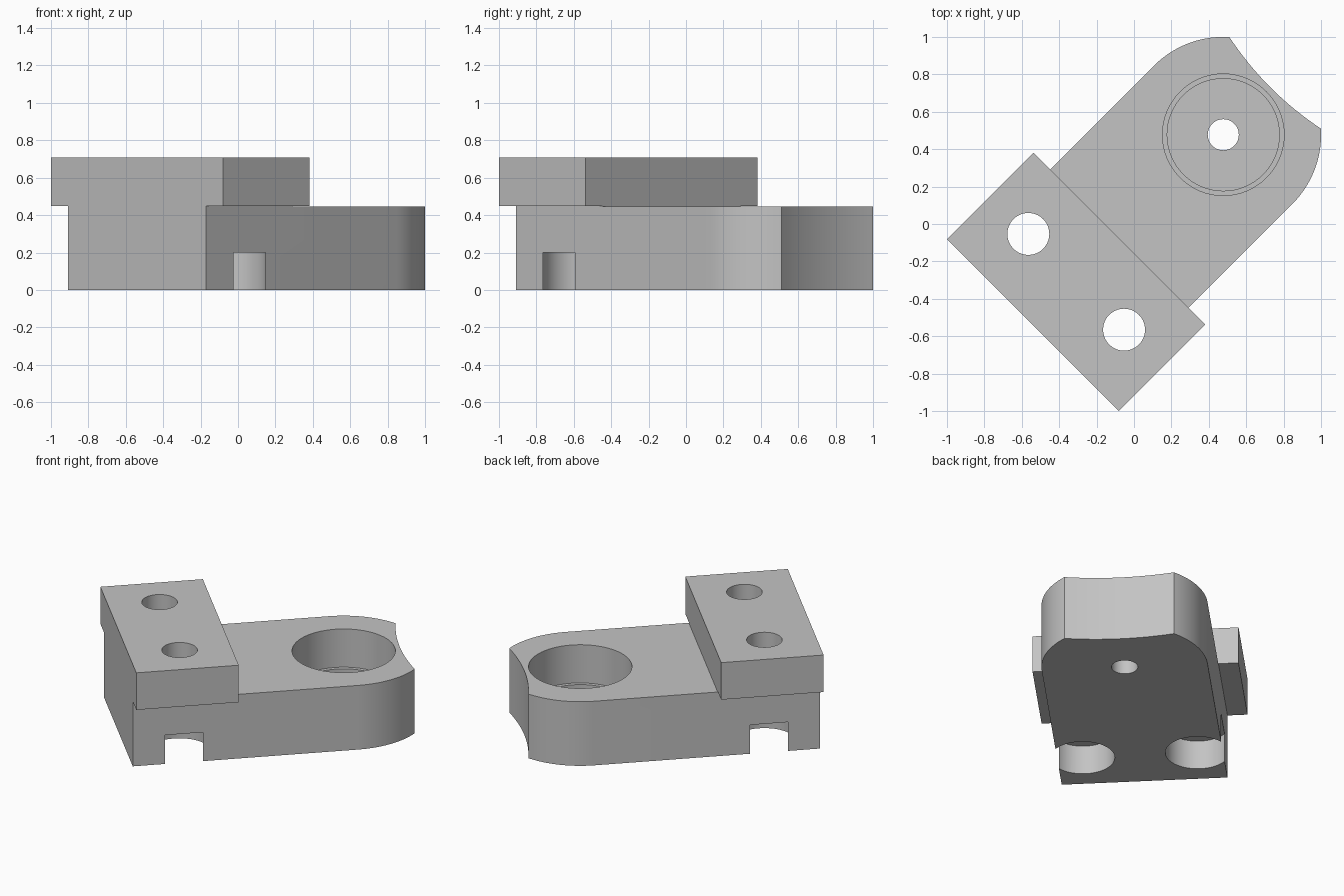
import bpy, bmesh, math

old = bpy.data.objects.get("Cube")
if old:
    bpy.data.objects.remove(old, do_unlink=True)

# Dimensions: local x runs along the arm, local y across it
BACK, STEP, HALF, WIDE = -0.764, -0.11, 0.523, 0.65
ARM_TOP, BLOCK_LOW, TOP = 0.445, 0.45, 0.707
BORE_X, BOLT_X, BOLT_Y = 0.675, -0.437, 0.362
TIP_ANGLE, DISH = math.radians(41.4), 0.035

steel = bpy.data.materials.new("plain grey")
steel.use_nodes = True
grey = (0.55, 0.55, 0.55, 1)
steel.diffuse_color = grey
steel.node_tree.nodes["Principled BSDF"].inputs["Base Color"].default_value = grey


def prism(name, outline, low, high):
    """Extrude a flat outline between two heights."""
    bm = bmesh.new()
    face = bm.faces.new([bm.verts.new((x, y, low)) for x, y in outline])
    new = bmesh.ops.extrude_face_region(bm, geom=[face])["geom"]
    bmesh.ops.translate(bm, vec=(0, 0, high - low),
                        verts=[v for v in new if isinstance(v, bmesh.types.BMVert)])
    bmesh.ops.recalc_face_normals(bm, faces=bm.faces)
    mesh = bpy.data.meshes.new(name)
    bm.to_mesh(mesh)
    bm.free()
    mesh.materials.append(steel)
    obj = bpy.data.objects.new(name, mesh)
    bpy.context.collection.objects.link(obj)
    return obj


def rect(x0, x1, half):
    return [(x0, -half), (x1, -half), (x1, half), (x0, half)]


def arc(cx, cy, radius, start, end, steps):
    angles = [start + (end - start) * i / steps for i in range(steps + 1)]
    return [(cx + radius * math.cos(a), cy + radius * math.sin(a)) for a in angles]


def circle(cx, cy, radius):
    return arc(cx, cy, radius, 0, math.tau, 64)[:-1]


def combine(target, tool, operation):
    """Apply a boolean, then remove the tool."""
    mod = target.modifiers.new("join", 'BOOLEAN')
    mod.operation, mod.solver, mod.object = operation, 'EXACT', tool
    bpy.context.view_layer.objects.active = target
    bpy.ops.object.modifier_apply(modifier=mod.name)
    bpy.data.objects.remove(tool, do_unlink=True)


# Arm with rounded corners and a shallow concave end
tip_x = BORE_X + HALF * math.cos(TIP_ANGLE)
tip_y = HALF * math.sin(TIP_ANGLE)
dish_radius = (tip_y ** 2 + DISH ** 2) / (2 * DISH)
spread = math.asin(tip_y / dish_radius)
dish_x = tip_x - DISH + dish_radius
outline = [(BACK, -HALF)]
outline += arc(BORE_X, 0, HALF, -math.pi / 2, -TIP_ANGLE, 16)
outline += arc(dish_x, 0, dish_radius, math.pi + spread, math.pi - spread, 16)[1:-1]
outline += arc(BORE_X, 0, HALF, TIP_ANGLE, math.pi / 2, 16)
outline += [(BACK, HALF)]
bracket = prism("mounting_bracket", outline, 0, ARM_TOP)

# Raised clamp block on a thin neck
combine(bracket, prism("neck", rect(BACK, STEP, HALF), 0.3, 0.5), 'UNION')
combine(bracket, prism("clamp_block", rect(BACK, STEP, WIDE), BLOCK_LOW, TOP), 'UNION')

# Stepped bearing bore with a small through hole
for radius, low in ((0.325, 0.18), (0.30, 0.15), (0.083, -0.1)):
    combine(bracket, prism("bore_cutter", circle(BORE_X, 0, radius), low, 0.6), 'DIFFERENCE')

# Two bolt holes, with wide recesses below that break through the sides
for side in (-1, 1):
    y = side * BOLT_Y
    combine(bracket, prism("bolt_cutter", circle(BOLT_X, y, 0.112), -0.1, 0.9), 'DIFFERENCE')
    combine(bracket, prism("recess_cutter", circle(BOLT_X, y, 0.202), -0.1, 0.2), 'DIFFERENCE')

# Turn the part diagonally and smooth the round walls
bracket.rotation_euler.z = math.radians(45)
bpy.ops.object.select_all(action='DESELECT')
bracket.select_set(True)
bpy.context.view_layer.objects.active = bracket
bpy.ops.object.shade_smooth_by_angle(angle=math.radians(25))
